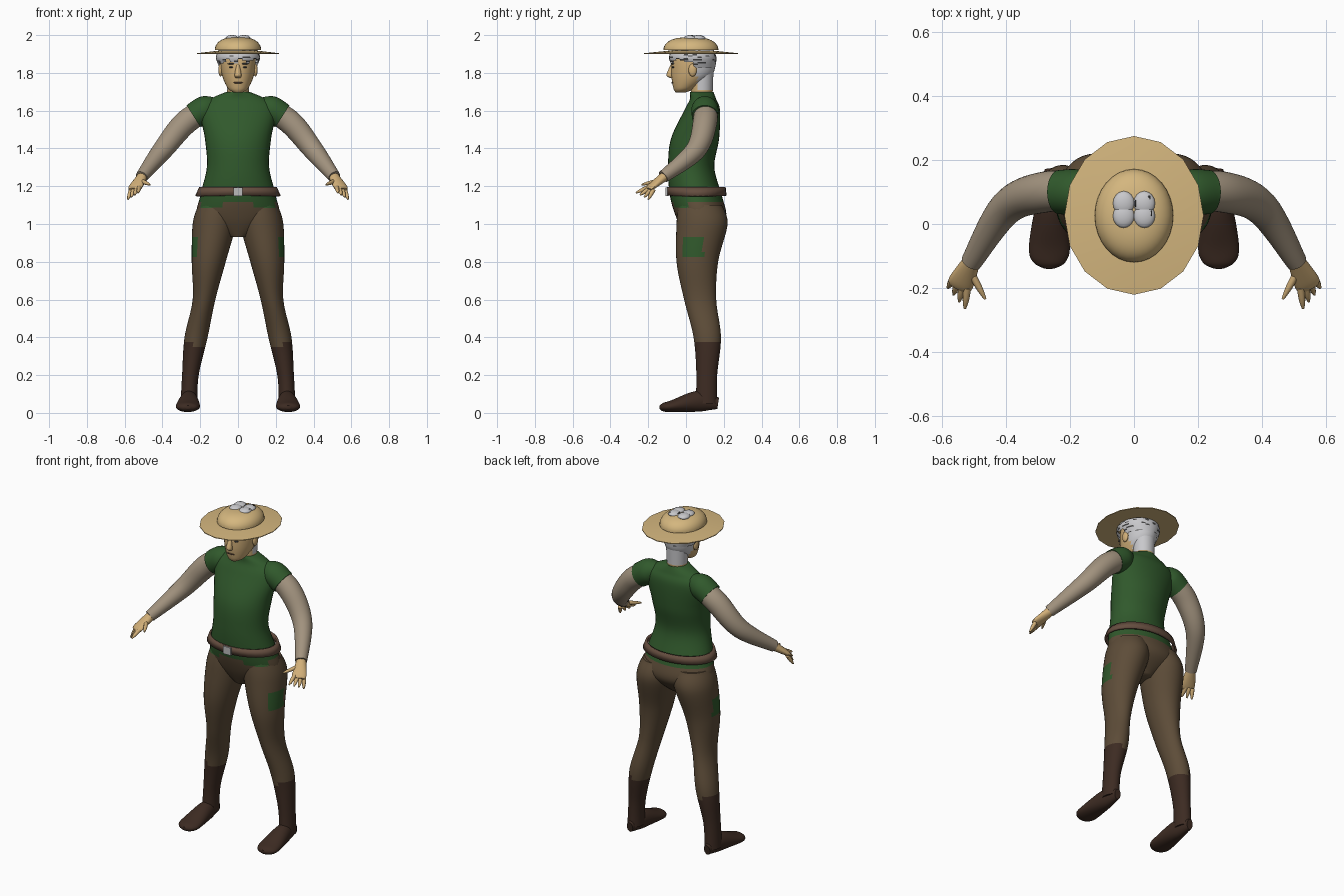
import bpy, bmesh, math, random
from mathutils import Vector

random.seed(4)
cube = bpy.data.objects.get("Cube")
if cube:
    bpy.data.objects.remove(cube)


def material(name, red, green, blue):
    mat = bpy.data.materials.new(name)
    mat.use_nodes = True
    mat.diffuse_color = (red, green, blue, 1)
    shader = mat.node_tree.nodes["Principled BSDF"]
    shader.inputs["Base Color"].default_value = (red, green, blue, 1)
    shader.inputs["Roughness"].default_value = .8
    return mat


GREEN = material("shirt green", .03, .1, .025)
TROUSER = material("trouser brown", .11, .073, .04)
BOOT = material("boot dark brown", .046, .024, .016)
SLEEVE = material("sleeve beige", .36, .29, .21)
SKIN = material("skin", .64, .43, .19)
STRAW = material("hat straw", .66, .47, .21)
GREY = material("hair grey", .58, .58, .6)
DARK = material("dark strands", .06, .06, .06)
LEATHER = material("belt leather", .13, .075, .05)
METAL = material("buckle metal", .5, .5, .5)


def finish(name, bm, mats, rule=None, angle=50):
    bmesh.ops.recalc_face_normals(bm, faces=bm.faces)
    if rule:
        for face in bm.faces:
            face.material_index = int(rule(face.calc_center_median()))
    mesh = bpy.data.meshes.new(name)
    bm.to_mesh(mesh)
    bm.free()
    for mat in mats:
        mesh.materials.append(mat)
    part = bpy.data.objects.new(name, mesh)
    bpy.context.collection.objects.link(part)
    bpy.ops.object.select_all(action='DESELECT')
    part.select_set(True)
    bpy.context.view_layer.objects.active = part
    bpy.ops.object.shade_smooth_by_angle(angle=math.radians(angle))
    return part


def level(z, width, front, back, x=0):
    """Horizontal cross-section: centre, half width and half depth."""
    return Vector((x, (front + back) / 2, z)), width, (back - front) / 2


def joint(x, y, z, radius, flatness=1):
    """Cross-section square to a limb."""
    return Vector((x, y, z)), radius, radius * flatness


def spline(before, start, end, after, t):
    """Catmull-Rom blend, for numbers and vectors alike."""
    pull, push = (end - before) / 2, (after - start) / 2
    return (start + pull * t + (3 * (end - start) - 2 * pull - push) * t ** 2
            + (2 * (start - end) + pull + push) * t ** 3)


def smooth_rings(keys, steps):
    padded = [keys[0], *keys, keys[-1]]
    rings = []
    for group in zip(padded, padded[1:], padded[2:], padded[3:]):
        for step in range(steps):
            rings.append([spline(*values, step / steps) for values in zip(*group)])
    return rings + [keys[-1]]


def loft(name, keys, mats, rule=None, side=1, limb=False, steps=8, sides=32, caps=True, drop=None):
    """Skin elliptical rings, level or square to their path."""
    bm = bmesh.new()
    rings = smooth_rings(keys, steps)
    mirror = Vector((side, 1, 1))
    centres = [ring[0] * mirror for ring in rings]
    loops = []
    for i, (_, width, depth) in enumerate(rings):
        across, over = Vector((1, 0, 0)), Vector((0, 1, 0))
        if limb:
            path = (centres[min(i + 1, len(rings) - 1)] - centres[max(i - 1, 0)]).normalized()
            across = path.cross(Vector((0, 0, 1))).normalized()
            over = across.cross(path)
        turns = [math.tau * k / sides for k in range(sides)]
        loops.append([bm.verts.new(centres[i] + across * width * math.cos(a) + over * depth * math.sin(a))
                      for a in turns])
    for low, high in zip(loops, loops[1:]):
        for k in range(sides):
            bm.faces.new((low[k - 1], low[k], high[k], high[k - 1]))
    if caps:
        bm.faces.new(loops[0])
        bm.faces.new(loops[-1])
    if drop:
        gone = [face for face in bm.faces if drop(face.calc_center_median())]
        bmesh.ops.delete(bm, geom=gone, context='FACES')
    return finish(name, bm, mats, rule)


def solid(name, maker, location, scale, mat, **options):
    """Scaled and placed primitive."""
    bm = bmesh.new()
    maker(bm, **options)
    bmesh.ops.scale(bm, vec=scale, verts=bm.verts)
    bmesh.ops.translate(bm, vec=location, verts=bm.verts)
    finish(name, bm, [mat], angle=40)


def ball(name, location, scale, mat):
    solid(name, bmesh.ops.create_uvsphere, location, scale, mat, u_segments=16, v_segments=10, radius=1)


def below_hem(c):
    at_notch = .09 < abs(c.x) < .19 and c.y < .05
    return c.z < (1.085 if at_notch else 1.115)


def leg_rule(c):
    on_patch = .82 < c.z < .92 and -.02 < c.y < .09 and abs(c.x) > .19
    if on_patch or not below_hem(c):
        return 1
    boot_top = .385 if abs(c.x) > .235 else .355
    return 2 if c.z < boot_top else 0


# Torso and hips
loft("torso", [
    level(z=.93, width=.05, front=0, back=.12),
    level(z=1.03, width=.21, front=-.05, back=.21),
    level(z=1.15, width=.2, front=-.085, back=.19),
    level(z=1.3, width=.165, front=-.095, back=.15),
    level(z=1.45, width=.175, front=-.08, back=.175),
    level(z=1.6, width=.2, front=-.01, back=.18),
    level(z=1.66, width=.15, front=.02, back=.16),
    level(z=1.7, width=.06, front=.02, back=.145)], [GREEN, TROUSER], below_hem)

# Belt and buckle
belt = loft("belt", [level(z=1.15, width=.226, front=-.1, back=.215),
                     level(z=1.195, width=.206, front=-.1, back=.21)], [LEATHER], steps=1, caps=False)
belt.modifiers.new("thickness", 'SOLIDIFY').thickness = .012
solid("belt_buckle", bmesh.ops.create_cube, (0, -.1, 1.17), (.05, .015, .046), METAL, size=1)

for side, label in ((1, "left"), (-1, "right")):
    # Leg with shirt hem, side patch and boot shaft
    loft(label + "_leg", [
        level(z=1.1, width=.1, front=-.04, back=.19, x=.11),
        level(z=1, width=.115, front=-.05, back=.22, x=.125),
        level(z=.8, width=.09, front=-.05, back=.17, x=.155),
        level(z=.6, width=.06, front=-.01, back=.16, x=.18),
        level(z=.4, width=.061, front=.04, back=.185, x=.222),
        level(z=.2, width=.044, front=.055, back=.165, x=.252),
        level(z=.05, width=.044, front=.05, back=.165, x=.26)],
        [TROUSER, GREEN, BOOT], leg_rule, side, sides=40)
    loft(label + "_foot", [
        joint(.26, .17, .05, radius=.02, flatness=1.5),
        joint(.26, .07, .062, radius=.046, flatness=1.2),
        joint(.265, -.07, .036, radius=.064, flatness=.5),
        joint(.265, -.12, .03, radius=.05, flatness=.45),
        joint(.265, -.14, .03, radius=.015, flatness=.6)], [BOOT], None, side, True)

    # Arm and cap sleeve
    loft(label + "_arm", [
        joint(.15, .1, 1.62, radius=.06), joint(.28, .1, 1.535, radius=.064),
        joint(.4, .05, 1.39, radius=.054), joint(.51, -.12, 1.25, radius=.033)], [SLEEVE], None, side, True)
    loft(label + "_cap_sleeve", [
        joint(.11, .1, 1.63, radius=.04), joint(.17, .1, 1.61, radius=.07),
        joint(.235, .1, 1.57, radius=.069)], [GREEN], None, side, True)

    # Palm, thumb and a fan of four fingers
    loft(label + "_palm", [
        joint(.505, -.11, 1.255, radius=.026), joint(.54, -.18, 1.2, radius=.04, flatness=.42),
        joint(.55, -.2, 1.183, radius=.034, flatness=.3)], [SKIN], None, side, True, sides=16)
    index = Vector((.522, -.2, 1.195)), Vector((.53, -.265, 1.165))
    little = Vector((.566, -.172, 1.182)), Vector((.583, -.2, 1.13))
    fan = [[near.lerp(far, i / 3) for near, far in zip(index, little)] for i in range(4)]
    fan.append([Vector((.512, -.15, 1.228)), Vector((.466, -.235, 1.208))])
    for (root, tip), finger in zip(fan, ("index", "middle", "ring", "little", "thumb")):
        loft(f"{label}_{finger}_finger", [joint(*root, radius=.012), joint(*root.lerp(tip, .6), radius=.01),
                                          joint(*tip, radius=.004)], [SKIN], None, side, True, 3, 10)

    # Ear, eye and brow
    ball(label + "_ear", (side * .092, .035, 1.815), (.012, .022, .034), SKIN)
    ball(label + "_eye", (side * .035, -.067, 1.83), (.013, .008, .005), DARK)
    ball(label + "_brow", (side * .036, -.072, 1.848), (.019, .006, .004), DARK)

# Neck, head and face
loft("neck", [level(z=1.66, width=.056, front=.027, back=.14),
              level(z=1.8, width=.062, front=.025, back=.145)],
     [SKIN, GREY], lambda c: c.y > .065 and c.z > 1.71)
loft("head", [
    level(z=1.697, width=.025, front=-.055, back=0),
    level(z=1.72, width=.055, front=-.067, back=.05),
    level(z=1.79, width=.085, front=-.078, back=.14),
    level(z=1.88, width=.092, front=-.075, back=.155),
    level(z=1.95, width=.07, front=-.05, back=.13)], [SKIN, GREY], lambda c: c.y > .06 or c.z > 1.875)
loft("nose", [level(z=1.845, width=.008, front=-.08, back=-.06),
              level(z=1.79, width=.018, front=-.104, back=-.066),
              level(z=1.774, width=.013, front=-.087, back=-.063)], [SKIN], sides=12)
ball("mouth", (0, -.072, 1.748), (.026, .006, .004), LEATHER)

# Hair under the hat, open over the face
loft("hair", [level(z=1.825, width=.096, front=-.07, back=.154),
              level(z=1.88, width=.117, front=-.09, back=.161),
              level(z=1.925, width=.1, front=-.074, back=.146)],
     [GREY, DARK], lambda c: random.random() < .16, caps=False,
     drop=lambda c: c.y < .045 and c.z < 1.862 + .012 * math.sin(c.x * 90))

# Hat: faceted brim and domed crown
brim = [level(z, width, .027 - width * 1.14, .027 + width * 1.14)
        for z, width in ((1.902, .1), (1.9, .218), (1.904, .218), (1.918, .1))]
loft("hat_brim", brim, [STRAW], steps=1, sides=16)
crown = []
for step in range(9):
    rise = step * math.pi / 16
    spread = max(math.cos(rise), .001) ** .65
    crown.append(level(1.92 + .068 * math.sin(rise), .123 * spread, .026 - .146 * spread, .026 + .146 * spread))
loft("hat_crown", crown, [STRAW], steps=2)

# Hair showing through the crown
for x in (-.032, .032):
    for y in (.025, .065):
        ball("crown_hair", (x, y, 1.984), (.034, .038, .016), GREY)
for strand in range(7):
    spot = (random.uniform(0, .055), random.uniform(0, .09), 1.991)
    ball("dark_strand", spot, (.003, .012, .006), DARK)
